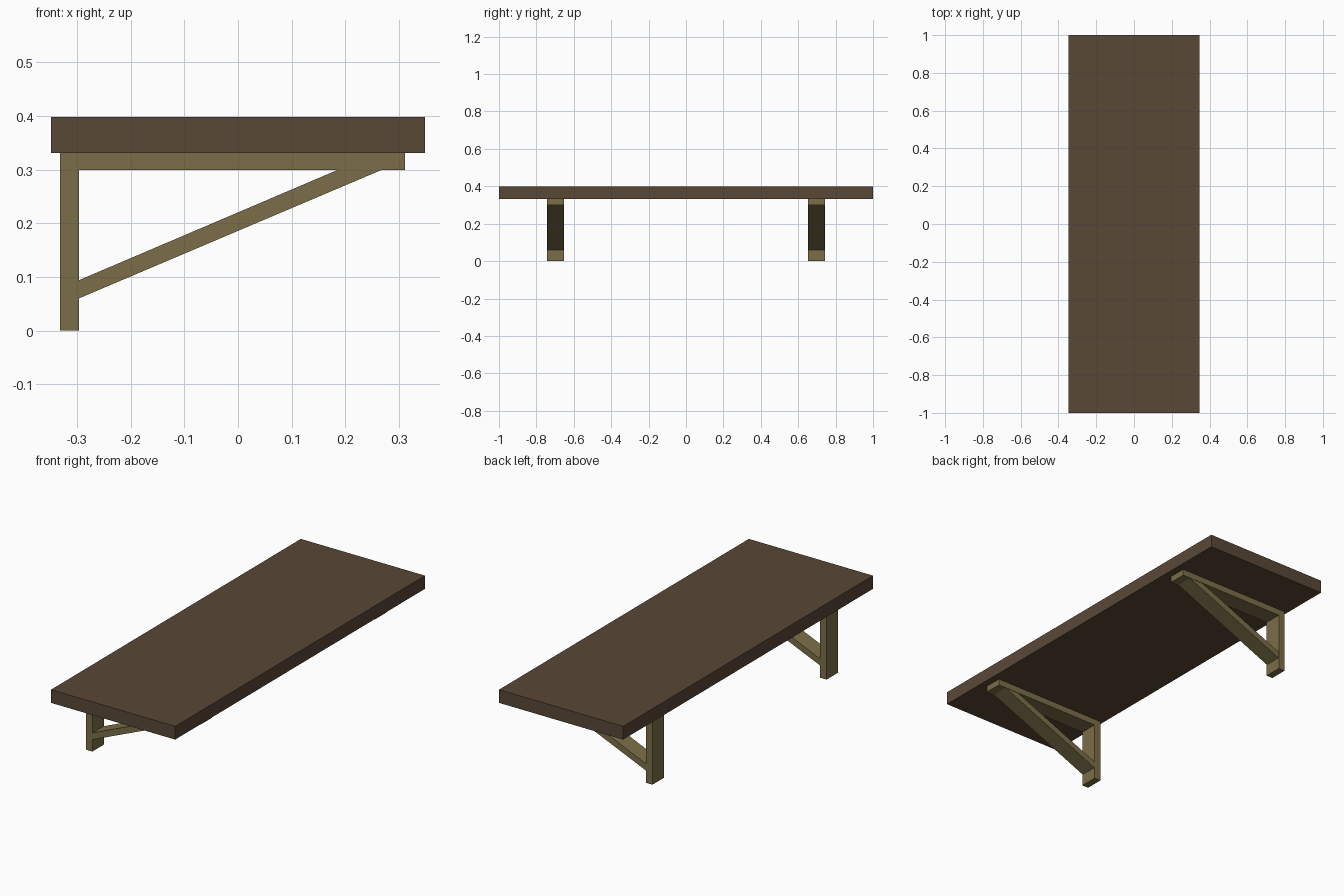
import bpy, bmesh

if "Cube" in bpy.data.objects:
    bpy.data.objects.remove(bpy.data.objects["Cube"])


def material(name, rgb):
    m = bpy.data.materials.new(name)
    m.diffuse_color = (*rgb, 1)
    m.use_nodes = True
    m.node_tree.nodes["Principled BSDF"].inputs["Base Color"].default_value = m.diffuse_color
    return m


DARK = material("dark_wood", (0.10, 0.065, 0.037))
LIGHT = material("light_wood", (0.198, 0.156, 0.065))


def prism(name, profile, y0, y1, mat):
    """Extrude an x-z profile along y."""
    bm = bmesh.new()
    face = bm.faces.new([bm.verts.new((x, y0, z)) for x, z in profile])
    ext = bmesh.ops.extrude_face_region(bm, geom=[face])
    verts = [g for g in ext["geom"] if isinstance(g, bmesh.types.BMVert)]
    bmesh.ops.translate(bm, verts=verts, vec=(0, y1 - y0, 0))
    bmesh.ops.recalc_face_normals(bm, faces=bm.faces)
    mesh = bpy.data.meshes.new(name)
    bm.to_mesh(mesh)
    bm.free()
    mesh.materials.append(mat)
    obj = bpy.data.objects.new(name, mesh)
    bpy.context.collection.objects.link(obj)
    return obj


def rect(x0, x1, z0, z1):
    return [(x0, z0), (x1, z0), (x1, z1), (x0, z1)]


# Shelf board
prism("shelf_board", rect(-0.348, 0.348, 0.331, 0.398), -1, 1, DARK)

# Two triangular brackets: wall post, top arm and diagonal brace
BRACE = [(-0.296, 0.060), (0.267, 0.299), (0.185, 0.299), (-0.296, 0.094)]
for side, y in (("front", -0.697), ("back", 0.697)):
    w = 0.046
    prism(side + "_bracket_post", rect(-0.332, -0.296, 0, 0.331), y - w, y + w, LIGHT)
    prism(side + "_bracket_arm", rect(-0.296, 0.311, 0.299, 0.331), y - w, y + w, LIGHT)
    prism(side + "_bracket_brace", BRACE, y - w + 0.002, y + w - 0.002, LIGHT)
